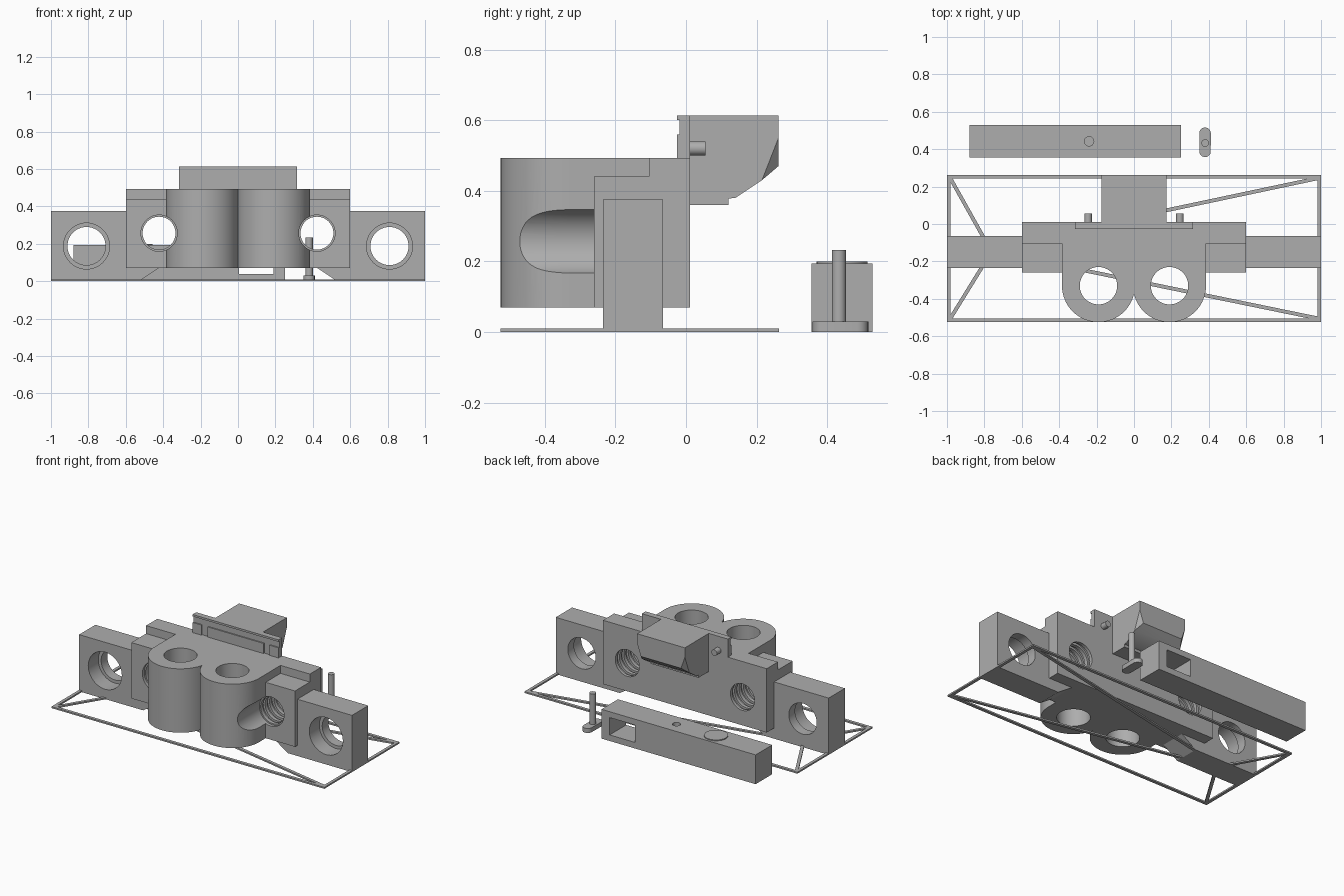
import bpy, bmesh, math
from mathutils import Vector, Matrix

cube = bpy.data.objects.get("Cube")
if cube:
    bpy.data.objects.remove(cube, do_unlink=True)

grey = bpy.data.materials.new("plain_grey")
grey.use_nodes = True
COLOUR = (0.42, 0.42, 0.42, 1)
grey.diffuse_color = COLOUR
grey.node_tree.nodes["Principled BSDF"].inputs["Base Color"].default_value = COLOUR


def finish(name, bm):
    bmesh.ops.recalc_face_normals(bm, faces=bm.faces)
    mesh = bpy.data.meshes.new(name)
    bm.to_mesh(mesh)
    bm.free()
    mesh.materials.append(grey)
    obj = bpy.data.objects.new(name, mesh)
    bpy.context.collection.objects.link(obj)
    return obj


def box(name, x, y, z):
    """Box from (min, max) pairs."""
    bm = bmesh.new()
    bmesh.ops.create_cube(bm, size=1)
    for v in bm.verts:
        v.co = [lo + (c + 0.5) * (hi - lo) for c, (lo, hi) in zip(v.co, (x, y, z))]
    return finish(name, bm)


def cylinder(name, start, end, r, sides=48):
    start, end = Vector(start), Vector(end)
    axis = end - start
    bm = bmesh.new()
    turn = axis.to_track_quat("Z", "Y").to_matrix().to_4x4()
    bmesh.ops.create_cone(bm, cap_ends=True, segments=sides, radius1=r, radius2=r,
                          depth=axis.length,
                          matrix=Matrix.Translation((start + end) / 2) @ turn)
    return finish(name, bm)


def prism(name, points, offset):
    """Extrude a closed 3D outline by an offset vector."""
    bm = bmesh.new()
    face = bm.faces.new([bm.verts.new(p) for p in points])
    moved = bmesh.ops.extrude_face_region(bm, geom=[face])["geom"]
    bmesh.ops.translate(bm, vec=offset,
                        verts=[v for v in moved if isinstance(v, bmesh.types.BMVert)])
    return finish(name, bm)


def combine(obj, tools, operation):
    """Apply booleans and delete the tools."""
    for tool in tools:
        mod = obj.modifiers.new("bool", "BOOLEAN")
        mod.operation, mod.object, mod.solver = operation, tool, "EXACT"
        graph = bpy.context.evaluated_depsgraph_get()
        mesh = bpy.data.meshes.new_from_object(obj.evaluated_get(graph))
        obj.modifiers.clear()
        obj.data = mesh
        bpy.data.objects.remove(tool, do_unlink=True)
    return obj


# Main body: block, stepped front flange, twin barrels and end arms
BARREL_Y, BOTTOM, TOP = -0.33, 0.07, 0.493
body = box("main_body", (-0.6, 0.6), (-0.105, 0.012), (BOTTOM, TOP))
parts = [box("flange", (-0.6, 0.6), (-0.26, -0.08), (BOTTOM, 0.44)),
         box("core", (-0.385, 0.385), (BARREL_Y, -0.05), (BOTTOM, TOP))]
for s in (-1, 1):
    parts.append(cylinder("barrel", (s * 0.19, BARREL_Y, BOTTOM),
                          (s * 0.19, BARREL_Y, TOP), 0.195, 64))
    arm = [(1, 0), (1, 0.376), (0.3, 0.376), (0.3, 0.1), (0.38, 0.1), (0.53, 0)]
    parts.append(prism("arm", [(s * x, -0.235, z) for x, z in arm], (0, 0.17, 0)))
combine(body, parts, "UNION")

# Bores: vertical barrels, grooved sockets and stepped arm holes
cuts = []
for s in (-1, 1):
    cuts.append(cylinder("barrel_bore", (s * 0.19, BARREL_Y, 0), (s * 0.19, BARREL_Y, 0.6), 0.1))
    x, z = s * 0.422, 0.257
    cuts.append(cylinder("socket_bore", (x, -0.6, z), (x, 0.1, z), 0.088))
    cuts.append(cylinder("socket_mouth", (x, -0.6, z), (x, -0.24, z), 0.097))
    for i in range(5):
        y = -0.215 + i * 0.046
        cuts.append(cylinder("groove", (x, y, z), (x, y + 0.022, z), 0.102))
    x, z = s * 0.81, 0.188
    cuts.append(cylinder("arm_bore", (x, -0.4, z), (x, 0.1, z), 0.102))
    cuts.append(cylinder("arm_counterbore", (x, -0.4, z), (x, -0.13, z), 0.123))
combine(body, cuts, "DIFFERENCE")

# Rear hopper with clipped lower corners
profile = [(0.005, 0.613), (0.262, 0.613), (0.262, 0.47), (0.215, 0.43),
           (0.14, 0.38), (0.12, 0.378), (0.12, 0.36), (0.005, 0.36)]
hopper = prism("hopper", [(-0.175, y, z) for y, z in profile], (0.35, 0, 0))
bm = bmesh.new()
bm.from_mesh(hopper.data)
for s in (-1, 1):
    a = Vector((s * 0.175, 0.262, 0.55))
    b = Vector((s * 0.175, 0.215, 0.43))
    c = Vector((s * 0.145, 0.262, 0.465))
    n = (b - a).cross(c - a).normalized()
    if n.x * s < 0:
        n = -n
    cut = bmesh.ops.bisect_plane(bm, geom=bm.verts[:] + bm.edges[:] + bm.faces[:],
                                 plane_co=a, plane_no=n, clear_outer=True)
    edges = [e for e in cut["geom_cut"] if isinstance(e, bmesh.types.BMEdge)]
    bmesh.ops.holes_fill(bm, edges=edges)
bm.to_mesh(hopper.data)
bm.free()

# Upright plate with lip, raised panels and rear pegs
box("upright_plate", (-0.315, 0.315), (-0.018, 0.012), (0.485, 0.6))
box("plate_lip", (-0.315, 0.315), (-0.026, 0.012), (0.6, 0.613))
box("centre_panel", (-0.205, 0.205), (-0.026, -0.016), (0.49, 0.56))
for s, side in ((-1, "right"), (1, "left")):
    box(side + "_panel", sorted((s * 0.25, s * 0.315)), (-0.026, -0.016), (0.49, 0.56))
    cylinder(side + "_peg", (s * 0.245, 0, 0.52), (s * 0.245, 0.055, 0.52), 0.02, 32)

# Thin ground frame and its braces
T = 0.01
for name, y in (("front_rail", -0.525), ("rear_rail", 0.243)):
    box(name, (-1, 1), (y, y + 0.02), (0, T))
for name, x in (("right_rail", -1), ("left_rail", 0.98)):
    box(name, (x, x + 0.02), (-0.525, 0.263), (0, T))
braces = [((0.985, 0.245), (-0.55, -0.08)), ((0.985, -0.505), (-0.55, -0.19)),
          ((-0.985, 0.25), (-0.8, -0.08)), ((-0.985, -0.51), (-0.8, -0.21))]
for start, end in braces:
    a, b = Vector((*start, 0)), Vector((*end, 0))
    side = (b - a).cross(Vector((0, 0, 1))).normalized() * 0.01
    prism("frame_brace", [a + side, b + side, b - side, a - side], (0, 0, T))

# Separate bar with square window, small hole and round cap
bar = box("loose_bar", (-0.88, 0.25), (0.355, 0.528), (0, 0.194))
combine(bar, [box("window", (0.005, 0.19), (0.3, 0.6), (0.04, 0.155)),
              cylinder("pin_hole", (-0.24, 0.442, 0.1), (-0.24, 0.442, 0.3), 0.025, 32)],
        "DIFFERENCE")
cylinder("bar_cap", (-0.53, 0.442, 0.18), (-0.53, 0.442, 0.2), 0.072)

# Loose pin on a rounded foot
foot = []
for i in range(24):
    t = math.tau * i / 24
    y = 0.437 + (0.048 if i < 12 else -0.048)
    foot.append((0.38 + 0.031 * math.cos(t), y + 0.031 * math.sin(t), 0))
prism("pin_foot", foot, (0, 0, 0.03))
cylinder("loose_pin", (0.38, 0.433, 0.02), (0.38, 0.433, 0.233), 0.02, 32)

# Smooth the round walls while keeping edges sharp
bpy.ops.object.select_all(action="DESELECT")
for obj in bpy.context.collection.objects:
    if obj.type == "MESH":
        obj.select_set(True)
        bpy.context.view_layer.objects.active = obj
bpy.ops.object.shade_smooth_by_angle(angle=math.radians(30))
